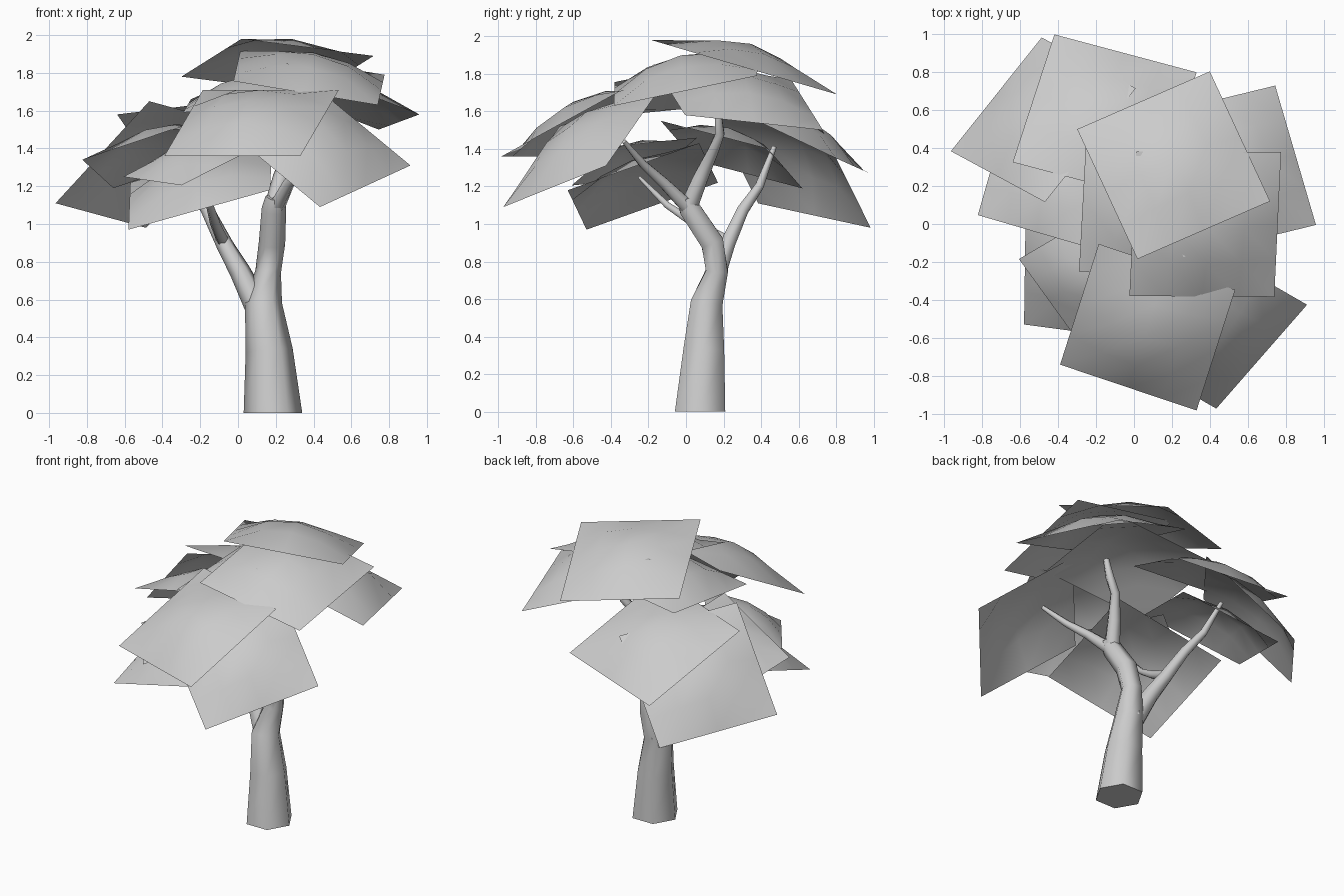
import bpy, bmesh, math
from mathutils import Vector

old = bpy.data.objects.get("Cube")
if old:
    bpy.data.objects.remove(old, do_unlink=True)

# One plain grey for bark and foliage
GREY = (0.6, 0.6, 0.6, 1)
material = bpy.data.materials.new("plain grey")
material.use_nodes = True
material.diffuse_color = GREY
material.node_tree.nodes["Principled BSDF"].inputs["Base Color"].default_value = GREY


def finish(bm, name, sharp_angle):
    """Turn a bmesh into a smooth shaded object."""
    mesh = bpy.data.meshes.new(name)
    bm.to_mesh(mesh)
    bm.free()
    mesh.materials.append(material)
    obj = bpy.data.objects.new(name, mesh)
    bpy.context.collection.objects.link(obj)
    bpy.ops.object.select_all(action='DESELECT')
    obj.select_set(True)
    bpy.context.view_layer.objects.active = obj
    bpy.ops.object.shade_smooth_by_angle(angle=math.radians(sharp_angle))
    return obj


def limb(name, path, sides=6):
    """Tapered tube; each path point is x, y, z, radius."""
    bm = bmesh.new()
    points = [Vector(p[:3]) for p in path]
    last = len(points) - 1
    rings = []
    for i, (point, spec) in enumerate(zip(points, path)):
        along = points[min(i + 1, last)] - points[max(i - 1, 0)]
        if point.z == 0:
            along = Vector((0, 0, 1))      # flat foot on the ground
        along.normalize()
        across = Vector((1, 0, 0))
        across = (across - along * along.dot(across)).normalized()
        other = along.cross(across)
        ring = []
        for k in range(sides):
            turn = math.tau * k / sides
            offset = across * math.cos(turn) + other * math.sin(turn)
            ring.append(bm.verts.new(point + offset * spec[3]))
        rings.append(ring)
    for lower, upper in zip(rings, rings[1:]):
        for k in range(sides):
            n = (k + 1) % sides
            bm.faces.new((lower[k], lower[n], upper[n], upper[k]))
    bm.faces.new(rings[0][::-1])
    bm.faces.new(rings[-1])
    return finish(bm, name, 65)


def leaf_card(name, corner, left, right, bulge=0.13, steps=4):
    """Square sheet with straight edges and a domed middle."""
    corner, left, right = Vector(corner), Vector(left), Vector(right)
    u, v = left - corner, right - corner
    normal = u.cross(v).normalized()
    flip = normal.z < 0
    if flip:
        normal.negate()
    bm = bmesh.new()
    grid = []
    for i in range(steps + 1):
        row = []
        for j in range(steps + 1):
            s, t = i / steps, j / steps
            dome = (1 - (2 * s - 1) ** 2) * (1 - (2 * t - 1) ** 2)
            row.append(bm.verts.new(corner + u * s + v * t + normal * dome * bulge))
        grid.append(row)
    for i in range(steps):
        for j in range(steps):
            face = [grid[i][j], grid[i + 1][j], grid[i + 1][j + 1], grid[i][j + 1]]
            bm.faces.new(face[::-1] if flip else face)
    return finish(bm, name, 80)


# Trunk and branches
limb("trunk", [(.185, .075, 0, .155), (.165, .095, .33, .125), (.135, .11, .58, .098),
               (.16, .165, .75, .068), (.18, .14, .9, .07), (.19, .02, 1.08, .065),
               (.2, 0, 1.14, .055)])
limb("tall_branch", [(.19, .01, 1.08, .055), (.23, .08, 1.25, .045), (.28, .15, 1.4, .032),
                     (.35, .18, 1.48, .028), (.37, .17, 1.6, .02)])
limb("front_branch", [(.2, .02, 1.08, .045), (.27, -.12, 1.22, .032),
                      (.36, -.23, 1.32, .024), (.47, -.33, 1.44, .014)])
limb("side_branch", [(.11, .13, .55, .07), (.01, .17, .75, .056), (-.07, .22, .89, .046),
                     (-.16, .3, 1.07, .036), (-.24, .39, 1.2, .027), (-.32, .47, 1.41, .015)])
limb("side_twig", [(-.08, .22, .91, .034), (-.12, .05, 1, .028),
                   (-.15, -.1, 1.1, .02), (-.2, -.25, 1.25, .01)])

# Foliage: one corner and its two neighbours, the fourth follows
leaf_card("crown_leaf", (.4, .805, 1.69), (-.3, .5, 1.78), (.718, .12, 1.89))
leaf_card("upper_right_leaf", (.74, -.384, 1.63), (.776, .379, 1.79), (-.024, -.38, 1.756))
leaf_card("upper_middle_leaf", (-.29, -.25, 1.59), (-.25, .49, 1.66), (.48, -.29, 1.68))
leaf_card("front_leaf", (.33, -.984, 1.36), (-.39, -.742, 1.36), (.534, -.347, 1.71))
leaf_card("front_corner_leaf", (.434, -.974, 1.09), (.913, -.426, 1.31), (-.086, -.674, 1.52))
leaf_card("side_leaf", (.745, .73, 1.5), (.96, -.005, 1.58), (.045, .56, 1.77))
leaf_card("back_leaf", (-.42, 1, 1.26), (.33, .8, 1.35), (-.64, .326, 1.58))
leaf_card("back_corner_leaf", (-.966, .384, 1.11), (-.487, .984, .98), (-.47, .116, 1.65))
leaf_card("outer_leaf", (-.824, .047, 1.34), (-.2, -.135, 1.55), (-.66, .62, 1.19))
leaf_card("low_leaf", (-.58, -.53, .97), (.17, -.63, 1.18), (-.57, .17, 1.22))
leaf_card("small_leaf", (-.607, -.185, 1.25), (-.3, -.61, 1.205), (-.19, .06, 1.46), bulge=.09)
